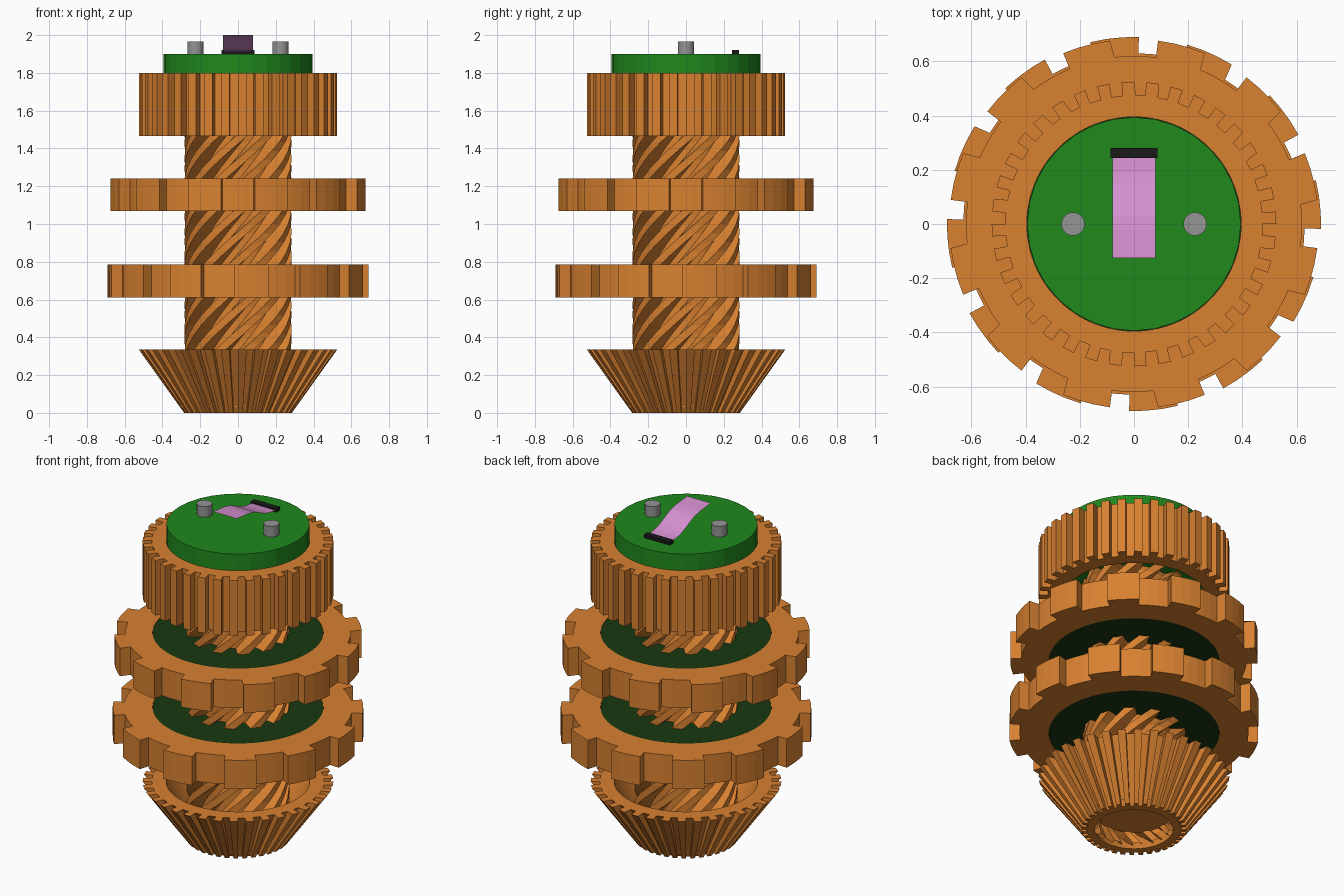
import bpy, bmesh
from math import sin, cos, pi, radians

if "Cube" in bpy.data.objects:
    bpy.data.objects.remove(bpy.data.objects["Cube"])


def material(name, rgb):
    m = bpy.data.materials.new(name)
    m.diffuse_color = (*rgb, 1)
    m.use_nodes = True
    m.node_tree.nodes["Principled BSDF"].inputs["Base Color"].default_value = m.diffuse_color
    return m


ORANGE = material("orange", (0.69, 0.22, 0.03))
GREEN = material("green", (0.014, 0.25, 0.012))
DARK_GREEN = material("dark_green", (0.01, 0.04, 0.006))
GREY = material("grey", (0.3, 0.3, 0.3))
PINK = material("pink", (0.67, 0.28, 0.63))
BLACK = material("black", (0.01, 0.01, 0.01))


def finish(name, bm, mat, recalc=True):
    if recalc:
        bmesh.ops.recalc_face_normals(bm, faces=bm.faces)
    me = bpy.data.meshes.new(name)
    bm.to_mesh(me)
    bm.free()
    me.materials.append(mat)
    ob = bpy.data.objects.new(name, me)
    bpy.context.collection.objects.link(ob)
    return ob


def add_loop(bm, pts, z, scale=1.0):
    return [bm.verts.new((r * cos(a) * scale, r * sin(a) * scale, z)) for r, a in pts]


def bridge(bm, a, b):
    n = len(a)
    for i in range(n):
        j = (i + 1) % n
        bm.faces.new((a[i], a[j], b[j], b[i]))


def tooth_profile(teeth, root, tip, phase, root_half=0.25, tip_half=0.25, arc=4):
    # polar outline: tip arc then valley arc for each tooth
    step, pts = 2 * pi / teeth, []
    for i in range(teeth):
        c = phase + i * step
        for k in range(arc):
            pts.append((tip, c + step * tip_half * (2 * k / (arc - 1) - 1)))
        for k in range(arc):
            f = k / (arc - 1)
            pts.append((root, c + step * (root_half + (1 - 2 * root_half) * f)))
    return pts


def ring_gear(name, teeth, inner, root, tip, z0, z1, phase, bottom_scale=1.0, arc=4):
    bm = bmesh.new()
    outer_pts = tooth_profile(teeth, root, tip, phase, arc=arc)
    inner_pts = [(inner, a) for _, a in outer_pts]
    # shift coincident flank angles apart on the inner rim
    n = len(inner_pts)
    inner_pts = [(inner, phase - pi / teeth / 2 + 2 * pi * i / n) for i in range(n)]
    loops = [add_loop(bm, outer_pts, z0, bottom_scale), add_loop(bm, outer_pts, z1),
             add_loop(bm, inner_pts, z1), add_loop(bm, inner_pts, z0, bottom_scale)]
    for k in range(4):
        bridge(bm, loops[k], loops[(k + 1) % 4])
    return finish(name, bm, ORANGE)


def cylinder(name, r, z0, z1, mat, x=0.0, sides=32):
    bm = bmesh.new()
    bmesh.ops.create_cone(bm, cap_ends=True, segments=sides, radius1=r, radius2=r, depth=z1 - z0)
    bmesh.ops.translate(bm, verts=bm.verts, vec=(x, 0, (z0 + z1) / 2))
    return finish(name, bm, mat)


# gears along the shaft
ring_gear("bevel_gear", 36, 0.395, 0.475, 0.525, 0.0, 0.335, radians(2.5), 0.543, 2)
ring_gear("lower_gear", 12, 0.47, 0.63, 0.69, 0.61, 0.785, radians(6))
ring_gear("upper_gear", 12, 0.47, 0.62, 0.682, 1.07, 1.24, radians(15))
ring_gear("top_gear", 36, 0.395, 0.475, 0.525, 1.465, 1.80, radians(2.5), 1.0, 2)

# dark discs filling the two wide gears
cylinder("lower_disc", 0.47, 0.612, 0.783, DARK_GREEN, sides=48)
cylinder("upper_disc", 0.47, 1.072, 1.238, DARK_GREEN, sides=48)

# twisted worm shaft
bm = bmesh.new()
rows, zs, ze = 32, 0.03, 1.58
prev = None
for i in range(rows + 1):
    f = i / rows
    ring = add_loop(bm, tooth_profile(12, 0.205, 0.284, 2 * pi * f, 0.3, 0.2, 2), zs + (ze - zs) * f)
    if prev:
        bridge(bm, prev, ring)
    prev = ring
finish("worm_shaft", bm, ORANGE)
cylinder("shaft_plug", 0.21, 0.1, 0.2, ORANGE)

# cap with two pegs
cylinder("cap", 0.394, 1.56, 1.90, GREEN)
for side, x in (("left", -0.225), ("right", 0.225)):
    cylinder(side + "_peg", 0.043, 1.89, 1.965, GREY, x)

# connector block
bm = bmesh.new()
bmesh.ops.create_cube(bm, size=1)
bmesh.ops.scale(bm, verts=bm.verts, vec=(0.174, 0.036, 0.03))
bmesh.ops.translate(bm, verts=bm.verts, vec=(0, 0.262, 1.905))
finish("connector", bm, BLACK)

# thin ribbon cable rising in an S from the connector
bm = bmesh.new()
path = [(0.25, 1.91), (0.19, 1.917), (0.15, 1.928), (0.12, 1.94), (0.07, 1.964),
        (0.03, 1.98), (-0.02, 1.99), (-0.125, 2.0)]
pairs = [[bm.verts.new((x, y, z)) for x in (-0.08, 0.08)] for y, z in path]
for (a, b), (c, d) in zip(pairs, pairs[1:]):
    bm.faces.new((a, c, d, b))
bmesh.ops.reverse_faces(bm, faces=[f for f in bm.faces if f.calc_center_median() and f.normal.z < 0])
bm.normal_update()
for f in bm.faces:
    if f.normal.z < 0:
        f.normal_flip()
finish("ribbon_cable", bm, PINK, recalc=False)
